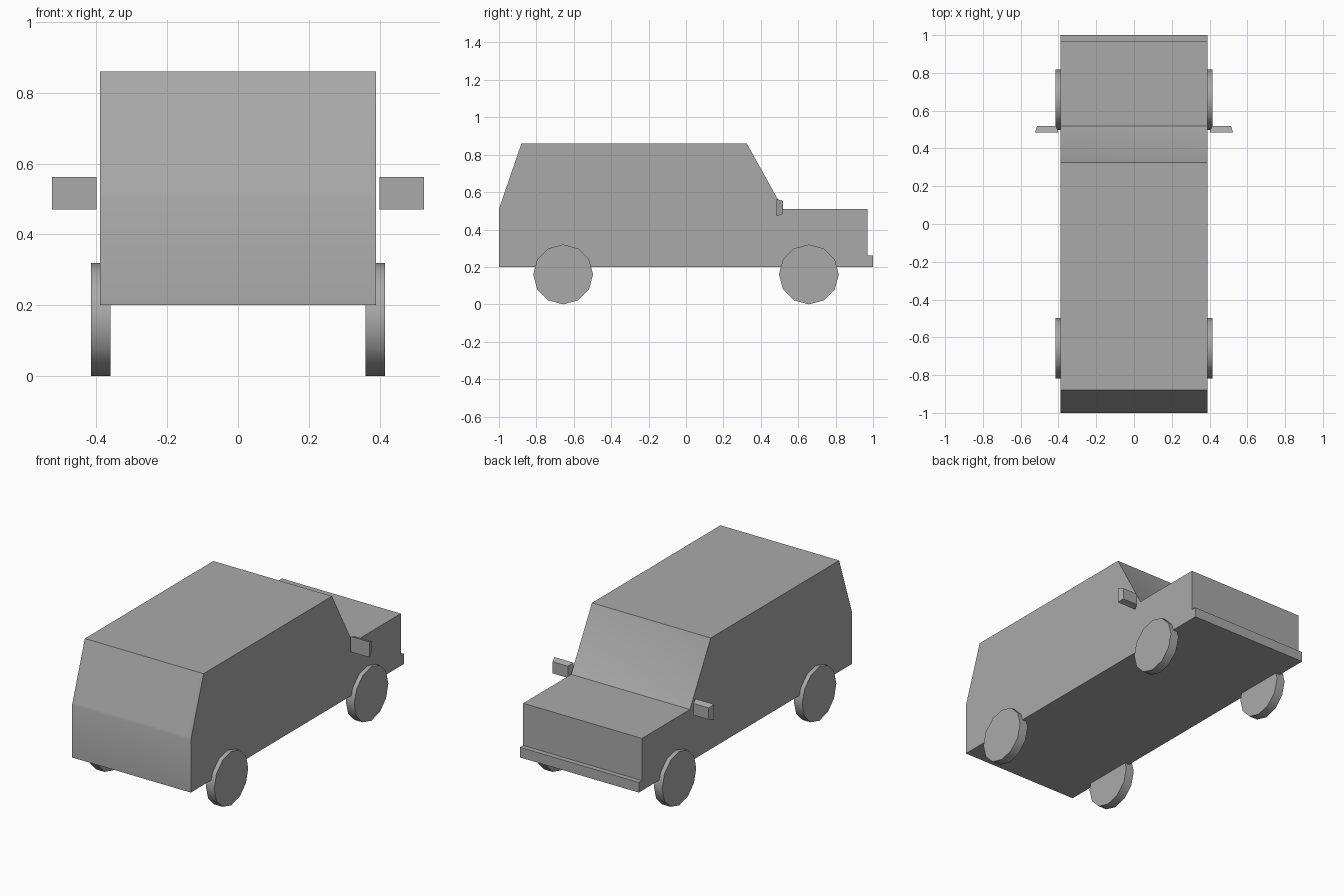
import bpy, bmesh, math
from mathutils import Matrix, Vector

cube = bpy.data.objects.get("Cube")
if cube:
    bpy.data.objects.remove(cube, do_unlink=True)

HALF_W = 0.39

grey = bpy.data.materials.new("plain grey")
colour = (0.4, 0.4, 0.4, 1)
grey.diffuse_color = colour
grey.use_nodes = True
grey.node_tree.nodes["Principled BSDF"].inputs["Base Color"].default_value = colour


def finish(bm, name, location=(0, 0, 0), angle=40):
    """Turn a bmesh into a shaded object."""
    bmesh.ops.recalc_face_normals(bm, faces=bm.faces[:])
    mesh = bpy.data.meshes.new(name)
    bm.to_mesh(mesh)
    bm.free()
    mesh.materials.append(grey)
    obj = bpy.data.objects.new(name, mesh)
    obj.location = location
    bpy.context.collection.objects.link(obj)
    bpy.ops.object.select_all(action='DESELECT')
    obj.select_set(True)
    bpy.context.view_layer.objects.active = obj
    bpy.ops.object.shade_smooth_by_angle(angle=math.radians(angle))
    return obj


def box(name, low, high):
    low, high = Vector(low), Vector(high)
    bm = bmesh.new()
    bmesh.ops.create_cube(bm, size=1)
    bmesh.ops.scale(bm, vec=high - low, verts=bm.verts)
    return finish(bm, name, (low + high) / 2)


# Body: side profile (y, z) extruded across the width
profile = [(-1, 0.2), (-1, 0.51), (-0.88, 0.86), (0.325, 0.86),
           (0.52, 0.51), (0.97, 0.51), (0.97, 0.2)]
bm = bmesh.new()
side = bm.faces.new([bm.verts.new((-HALF_W, y, z)) for y, z in profile])
swept = bmesh.ops.extrude_face_region(bm, geom=[side])["geom"]
bmesh.ops.translate(bm, vec=(2 * HALF_W, 0, 0),
                    verts=[v for v in swept if isinstance(v, bmesh.types.BMVert)])
bmesh.ops.recalc_face_normals(bm, faces=bm.faces[:])

# Windscreen and tailgate window: inset the two sloping faces
for face in [f for f in bm.faces if 0.2 < f.normal.z < 0.9]:
    depth = -0.004 if face.normal.y > 0 else 0
    bmesh.ops.inset_individual(bm, faces=[face], thickness=0.025, depth=depth)
finish(bm, "body")

# Bumper under the bonnet
box("bumper", (-HALF_W, 0.97, 0.2), (HALF_W, 1.0, 0.26))

for label, sign in (("left", 1), ("right", -1)):
    # Wheels: twelve-sided discs
    for end, y in (("bonnet", 0.657), ("tailgate", -0.657)):
        bm = bmesh.new()
        bmesh.ops.create_cone(bm, cap_ends=True, segments=12, radius1=0.16,
                              radius2=0.16, depth=0.055,
                              matrix=Matrix.Rotation(math.pi / 2, 4, 'Y'))
        finish(bm, f"{end}_wheel_{label}", (sign * 0.388, y, 0.16))

    # Door mirror: block tapering toward the bonnet
    bm = bmesh.new()
    bmesh.ops.create_cube(bm, size=1)
    bmesh.ops.scale(bm, vec=(0.125, 0.034, 0.092), verts=bm.verts)
    for v in bm.verts:
        if v.co.y > 0:
            v.co.x *= 0.8
            v.co.z *= 0.75
    finish(bm, f"door_mirror_{label}", (sign * 0.4625, 0.502, 0.517), 20)
